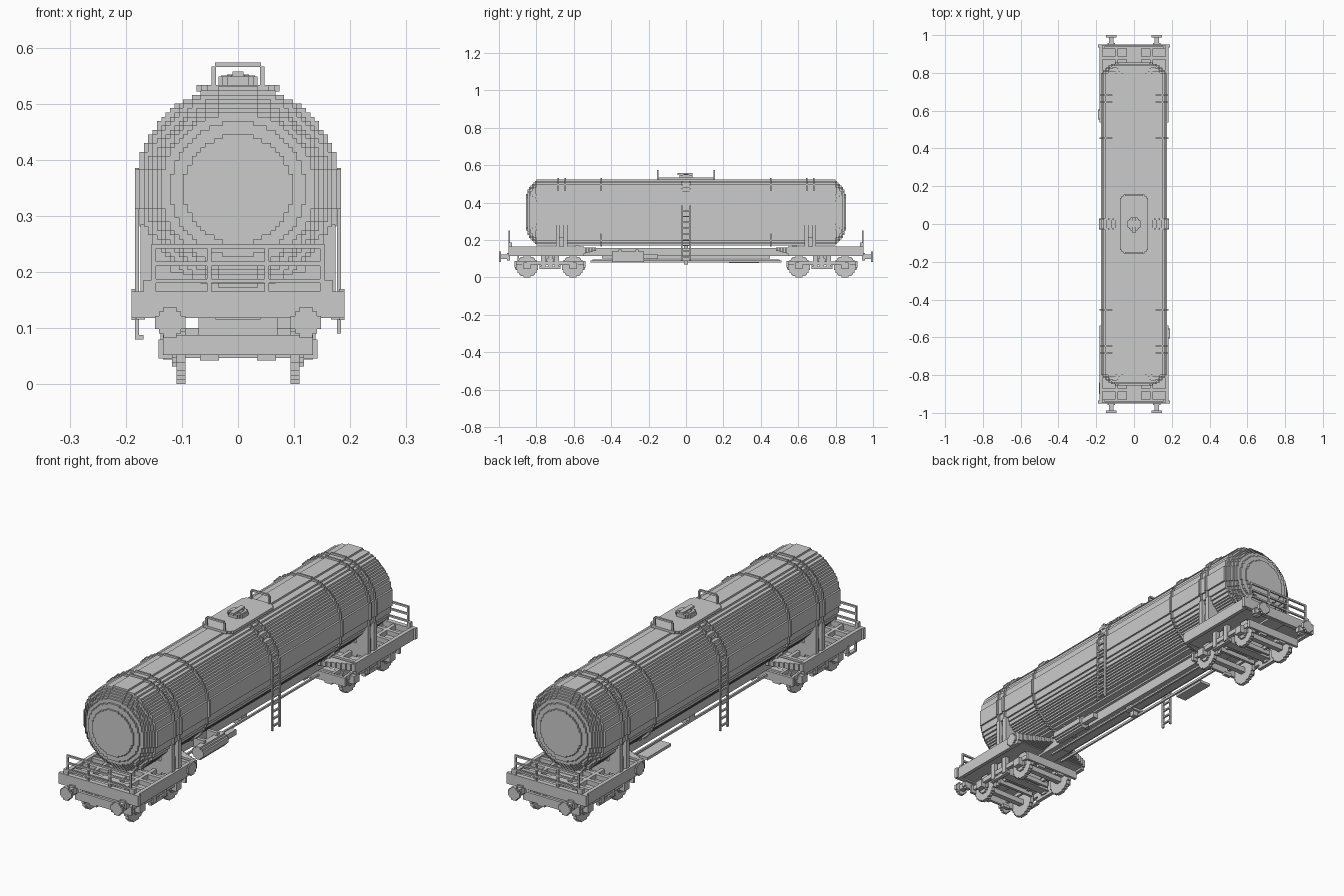
import bpy, bmesh, math

if "Cube" in bpy.data.objects:
    bpy.data.objects.remove(bpy.data.objects["Cube"])

V = 1 / 128            # block size of the stepped style
TANK_Z = 44.5 * V      # tank axis height


def finish(name, bm):
    bmesh.ops.recalc_face_normals(bm, faces=bm.faces)
    me = bpy.data.meshes.new(name)
    bm.to_mesh(me)
    bm.free()
    ob = bpy.data.objects.new(name, me)
    bpy.context.collection.objects.link(ob)
    return ob


def add_box(bm, x0, x1, y0, y1, z0, z1):
    vs = bmesh.ops.create_cube(bm, size=1)["verts"]
    for v in vs:
        v.co.x = (x0 + x1) / 2 + v.co.x * (x1 - x0)
        v.co.y = (y0 + y1) / 2 + v.co.y * (y1 - y0)
        v.co.z = (z0 + z1) / 2 + v.co.z * (z1 - z0)


def boxes(name, items, mx=False, my=False):
    """Boxes (x0, x1, y0, y1, z0, z1), optionally mirrored in x and y."""
    bm = bmesh.new()
    for x0, x1, y0, y1, z0, z1 in items:
        for sx in ((1, -1) if mx else (1,)):
            for sy in ((1, -1) if my else (1,)):
                xs, ys = sorted((sx * x0, sx * x1)), sorted((sy * y0, sy * y1))
                add_box(bm, *xs, *ys, z0, z1)
    return finish(name, bm)


def add_disc(bm, axis, r, a0, a1, cu, cv):
    """Stepped disc of r blocks radius, extruded along an axis from a0 to a1."""
    right = []
    for k in range(-r, r + 1):
        w = int(math.sqrt((r + .5) ** 2 - k * k)) + .5
        for p in ((w, k - .5), (w, k + .5)):
            if p not in right:
                right.append(p)
    outline = right + [(-u, v) for u, v in reversed(right)]

    def place(u, v, a):
        u, v = cu + u * V, cv + v * V
        return {'x': (a, u, v), 'y': (u, a, v), 'z': (u, v, a)}[axis]
    lo = [bm.verts.new(place(u, v, a0)) for u, v in outline]
    hi = [bm.verts.new(place(u, v, a1)) for u, v in outline]
    bm.faces.new(lo)
    bm.faces.new(hi)
    n = len(lo)
    for i in range(n):
        j = (i + 1) % n
        bm.faces.new((lo[i], lo[j], hi[j], hi[i]))


def discs(name, items):
    bm = bmesh.new()
    for it in items:
        add_disc(bm, *it)
    return finish(name, bm)


# Tank barrel with stepped domed ends
shell = [('y', 22, -.80, .80, 0, TANK_Z)]
for s in (-1, 1):
    y = .80
    for r in (21, 20, 19, 18, 17, 15, 12):
        shell.append(('y', r, s * y, s * (y + V), 0, TANK_Z))
        y += V
discs("tank_shell", shell)

# Hoops round the tank
discs("tank_bands", [('y', 23, s * y - V / 2, s * y + V / 2, 0, TANK_Z)
                     for s in (-1, 1) for y in (.453, .645, .684)])

# Saddles holding the tank above the bogies
saddle = []
for y in (.634, .676):
    saddle += [(.15, .174, y, y + .02, .15, .285), (.12, .15, y, y + .02, .15, .25),
               (0, .12, y, y + .02, .14, .20)]
saddle.append((.09, .16, .64, .69, .14, .215))
boxes("tank_saddles", saddle, True, True)

# Top walkway with chamfered corners, end handrails and hatch
boxes("walkway", [(-.055, .055, -.156, .156, .522, .533),
                  (-.066, .066, -.148, .148, .522, .533),
                  (-.074, .074, -.137, .137, .522, .533)])
boxes("walkway_rails", [(.039, .047, .148, .156, .53, .566),
                        (0, .041, .148, .156, .565, .573)], True, True)
discs("hatch", [('z', 4, .53, .548, 0, 0), ('z', 2, .54, .552, 0, 0)])
boxes("hatch_handle", [(-.01, .01, -.045, .035, .548, .557),
                       (-.03, .03, -.016, .016, .535, .55)])

# Ladders on both sides, curving over the tank to the walkway
ladder = [(.176, .184, .02, .028, .09, .385)]
ladder += [(.176, .184, 0, .022, .105 + i * .031, .112 + i * .031) for i in range(9)]
for i in range(22):
    a = math.radians(12 + i * 2.6)
    x, z = round(23 * math.cos(a)) * V, TANK_Z + round(23 * math.sin(a)) * V
    ladder.append((x - V / 2, x + V / 2, .02, .028, z - V / 2, z + V / 2))
    if i % 4 == 2:
        ladder.append((x - V / 2, x + V / 2, 0, .022, z - V / 2, z + V / 2))
boxes("side_ladders", ladder, True, True)

# Underframe: centre sill, end decks, side bars and end beams
boxes("centre_sill", [(-.04, .04, -.94, .94, .115, .158)])
boxes("end_decks", [(0, .17, .545, .94, .124, .14),
                    (.166, .182, .545, .945, .115, .165),
                    (0, .182, .93, .95, .118, .165),
                    (.176, .19, .935, .95, .118, .165)]
      + [(0, .17, y, y + .016, .14, .16) for y in (.56, .74, .80, .87)]
      + [(.085, .1, .56, .94, .14, .16)], True, True)
boxes("tapered_brackets",
      [(0, .182 - i * .018, .545 - (i + 1) * V, .545 - i * V, .128 + .002 * i, .16)
       for i in range(8)], True, True)

# End railings
rail = [(0, .153, .94, .948, z, z + V) for z in (.18, .211, .242)]
rail += [(x, x + V, .94, .948, .16, .25) for x in (.047, .146)]
rail += [(.153, .168, .93, .948, .16, .186)]
boxes("end_railings", rail, True, True)

# Buffers
buf = []
for sx in (-1, 1):
    for s in (-1, 1):
        buf += [('y', 1, s * .94, s * .99, sx * .121, .11),
                ('y', 2, s * .94, s * .958, sx * .121, .11),
                ('y', 3, s * .988, s * 1.0, sx * .121, .11)]
discs("buffers", buf)

# Wheels and axles
wheels = []
for y in (-.85, -.604, .604, .85):
    wheels.append(('x', 1, -.13, .13, y, 7.5 * V))
    for s in (-1, 1):
        wheels += [('x', 7, s * .094, s * .110, y, 7.5 * V),
                   ('x', 3, s * .108, s * .118, y, 7.5 * V)]
discs("wheelsets", wheels)

# Bogie frames
C = .727
bogie = [(0, .07, C - .035, C + .035, .07, .12),
         (0, .125, C - .02, C + .02, .065, .10)]
for s in (-1, 1):
    def span(a, b):
        return C + min(s * a, s * b), C + max(s * a, s * b)
    bogie += [(.118, .134, *span(0, .125), .066, .086),      # side frame
              (.118, .142, *span(.105, .141), .046, .08),    # axle box
              (.118, .138, *span(.025, .048), .05, .125),    # column
              (.118, .134, *span(0, .055), .044, .058),      # lower bar
              (.112, .13, *span(0, .012), .055, .115),       # spring
              (0, .134, *span(.178, .19), .052, .088),       # end transom
              (0, .09, *span(.045, .057), .055, .075),       # brake beam
              (.034, .068, *span(.17, .186), .042, .055),
              (.055, .067, *span(0, .18), .07, .085),        # inner rail
              (.112, .124, *span(.12, .19), .066, .085)]
boxes("bogies", bogie, True, True)

# Brake gear under the sill
discs("brake_cylinder", [('y', 3, -.395, -.225, .085, .11),
                         ('y', 1, -.225, -.15, .085, .11)])
boxes("brake_brackets", [(.03, .09, -.36, -.345, .11, .15),
                         (.03, .09, -.27, -.255, .11, .15)])
boxes("brake_pipes", [(-.03, -.022, -.51, .51, .08, .09),
                      (.03, .038, -.5, .5, .088, .096),
                      (-.02, .02, -.45, .45, .10, .116),
                      (-.09, -.04, .23, .39, .078, .09)])
boxes("drain_valve", [(-.012, .012, -.012, .012, .068, .19),
                      (-.03, .03, -.02, .02, .09, .11)])

# Brake handwheels on opposite corners and one step
discs("brake_handwheels", [('x', 3, s * .18, s * .19, -s * .58, .142)
                           for s in (-1, 1)])
boxes("corner_step", [(-.184, -.176, -.90, -.892, .085, .125),
                      (-.184, -.176, -.848, -.84, .085, .125),
                      (-.184, -.168, -.90, -.84, .08, .088)])
